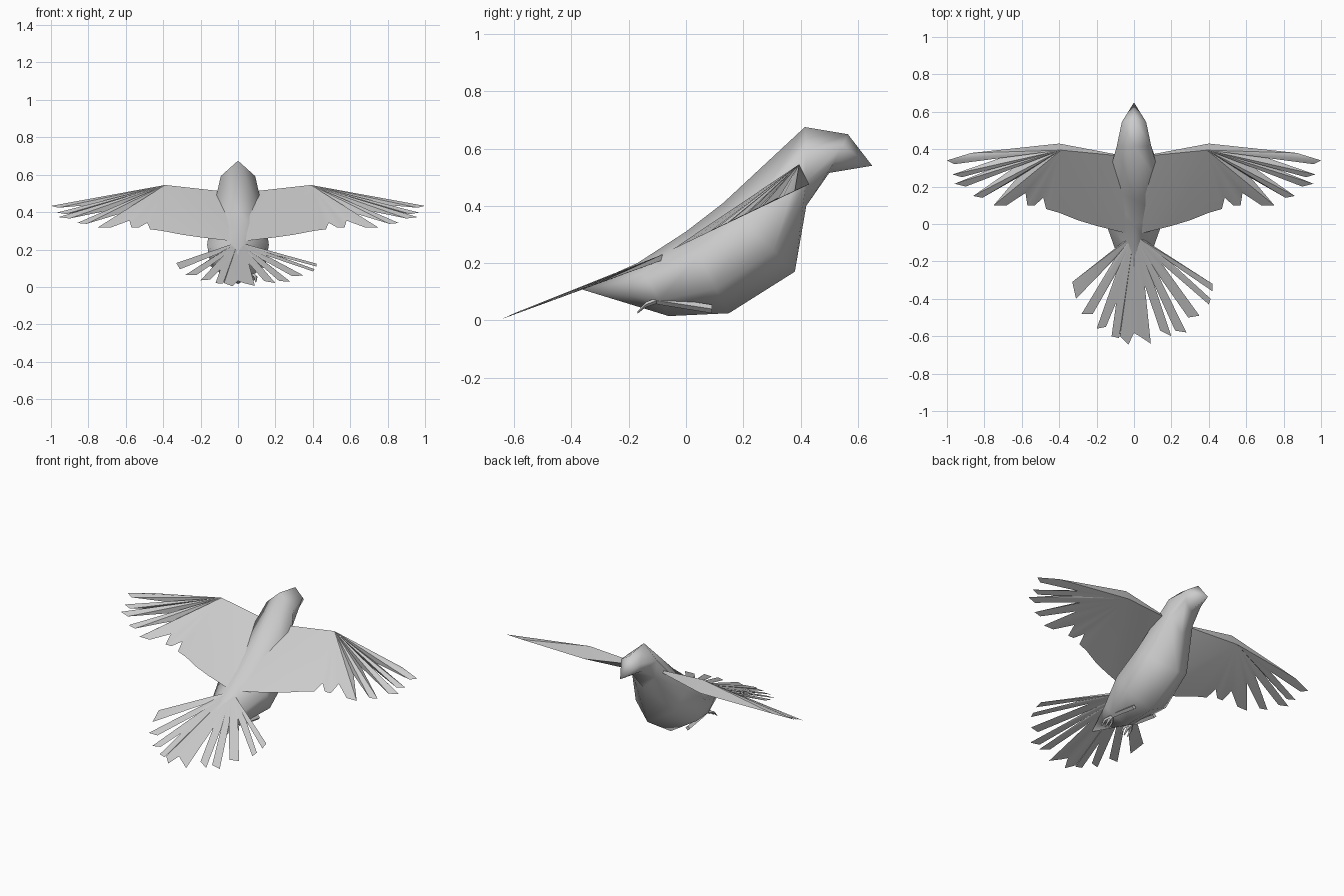
import bpy, math

if "Cube" in bpy.data.objects:
    bpy.data.objects.remove(bpy.data.objects["Cube"])


def make(name, verts, faces, angle, mirror=False):
    mesh = bpy.data.meshes.new(name)
    mesh.from_pydata(verts, [], faces)
    obj = bpy.data.objects.new(name, mesh)
    bpy.context.collection.objects.link(obj)
    bpy.ops.object.select_all(action='DESELECT')
    obj.select_set(True)
    bpy.context.view_layer.objects.active = obj
    bpy.ops.object.mode_set(mode='EDIT')
    bpy.ops.mesh.select_all(action='SELECT')
    bpy.ops.mesh.normals_make_consistent(inside=False)
    bpy.ops.object.mode_set(mode='OBJECT')
    bpy.ops.object.shade_smooth_by_angle(angle=math.radians(angle))
    if mirror:
        obj.modifiers.new("mirror", 'MIRROR')
    return obj


def feather_fan(name, low, high, feathers, plane, mirror=False):
    """Thin wedge: feathers radiate from a low and a high pivot to a notched edge.
    Each feather is (tip points, notch depth before the next feather)."""
    rim = []
    for i, (tips, k) in enumerate(feathers):
        rim += [t if len(t) == 3 else (t[0], t[1], plane(t[1])) for t in tips]
        if k and i + 1 < len(feathers):
            b, a = tips[-1], feathers[i + 1][0][0]
            x = low[0] + k * ((a[0] + b[0]) / 2 - low[0])
            y = low[1] + k * ((a[1] + b[1]) / 2 - low[1])
            rim.append((x, y, plane(y) + 0.005))
    n = len(rim)
    faces = [(0, i + 2, i + 3) for i in range(n - 1)]
    faces += [(1, i + 3, i + 2) for i in range(n - 1)]
    faces += [(0, 1, 2), (1, 0, n + 1)]
    return make(name, [low, high] + rim, faces, 50, mirror)


# Body: six-sided rings between a back profile and a belly profile
# (back y, back z, belly y, belly z, half width)
stations = [
    (0.565, 0.65, 0.50, 0.515, 0.065),
    (0.415, 0.675, 0.42, 0.40, 0.092),
    (0.13, 0.41, 0.38, 0.17, 0.15),
    (0.00, 0.31, 0.15, 0.025, 0.165),
    (-0.17, 0.20, -0.06, 0.015, 0.10),
]
section = [(0, 0), (0.9, 0.3), (0.8, 0.7), (0, 1), (-0.8, 0.7), (-0.9, 0.3)]
verts, faces = [], []
for ty, tz, by, bz, w in stations:
    for sx, t in section:
        verts.append((sx * w / 0.9, ty + (by - ty) * t, tz + (bz - tz) * t))
m, last = len(section), len(verts) - len(section)
for r in range(len(stations) - 1):
    for i in range(m):
        j = (i + 1) % m
        faces.append((r * m + i, r * m + j, r * m + m + j, r * m + m + i))
beak, rump = len(verts), len(verts) + 1
verts += [(0, 0.65, 0.54), (0, -0.37, 0.11)]
for i in range(m):
    j = (i + 1) % m
    faces += [(beak, j, i), (rump, last + i, last + j)]
make("body", verts, faces, 80)

# Wings: one mirrored fan of flight feathers plus the inner panel
wing_feathers = [
    (((0.87, 0.38), (1.0, 0.34), (0.96, 0.32)), 0.55),
    (((0.97, 0.265), (0.92, 0.25)), 0.55),
    (((0.96, 0.215), (0.90, 0.20)), 0.5),
    (((0.86, 0.15), (0.81, 0.14)), 0.6),
    (((0.75, 0.10), (0.68, 0.10)), 0.8),
    (((0.57, 0.10), (0.53, 0.10)), 0.85),
    (((0.47, 0.08), (0.40, 0.06)), 0),
    (((0.30, 0.02), (0.20, -0.01), (0.04, -0.05), (0.03, 0.36, 0.505)), 0),
]
feather_fan("wings", (0.40, 0.43, 0.475), (0.39, 0.395, 0.545), wing_feathers,
            lambda y: 0.27 + 0.48 * y, True)

# Tail: spread fan, slightly turned to one side
tail_feathers = [
    (((-0.33, -0.31), (-0.31, -0.40)), 0.35),
    (((-0.28, -0.48), (-0.22, -0.48)), 0.45),
    (((-0.20, -0.56), (-0.15, -0.55)), 0.7),
    (((-0.12, -0.60), (-0.08, -0.61)), 0.93),
    (((-0.075, -0.60), (-0.03, -0.645)), 0.93),
    (((0.03, -0.60), (0.09, -0.64)), 0.5),
    (((0.14, -0.57), (0.20, -0.60)), 0.5),
    (((0.22, -0.57), (0.28, -0.58)), 0.45),
    (((0.29, -0.50), (0.35, -0.49)), 0.4),
    (((0.40, -0.43), (0.41, -0.40)), 0.5),
    (((0.42, -0.36), (0.42, -0.32)), 0),
]
feather_fan("tail", (0, -0.05, 0.222), (0, -0.06, 0.24), tail_feathers,
            lambda y: 0.004 + 0.37 * (y + 0.645))


# Feet: folded legs and toes tucked against the belly
def rod(name, points, radii):
    vs, fs = [], []
    for (x, y, z), r in zip(points, radii):
        for i in range(4):
            a = math.pi / 2 * i
            vs.append((x + r * math.cos(a), y, z + r * math.sin(a)))
    for s in range(len(points) - 1):
        for i in range(4):
            j = (i + 1) % 4
            fs.append((s * 4 + i, s * 4 + j, s * 4 + 4 + j, s * 4 + 4 + i))
    e = len(vs)
    fs += [(3, 2, 1, 0), (e - 4, e - 3, e - 2, e - 1)]
    make(name, vs, fs, 50, True)


rod("legs", [(0.075, 0.09, 0.04), (0.075, -0.04, 0.06), (0.07, -0.11, 0.07)],
    [0.015, 0.014, 0.012])
for i, x in enumerate((0.045, 0.07, 0.095)):
    rod(f"toe_{i + 1}", [(0.07, -0.10, 0.07), (x, -0.14, 0.055), (x, -0.17, 0.027)],
        [0.01, 0.009, 0.004])
